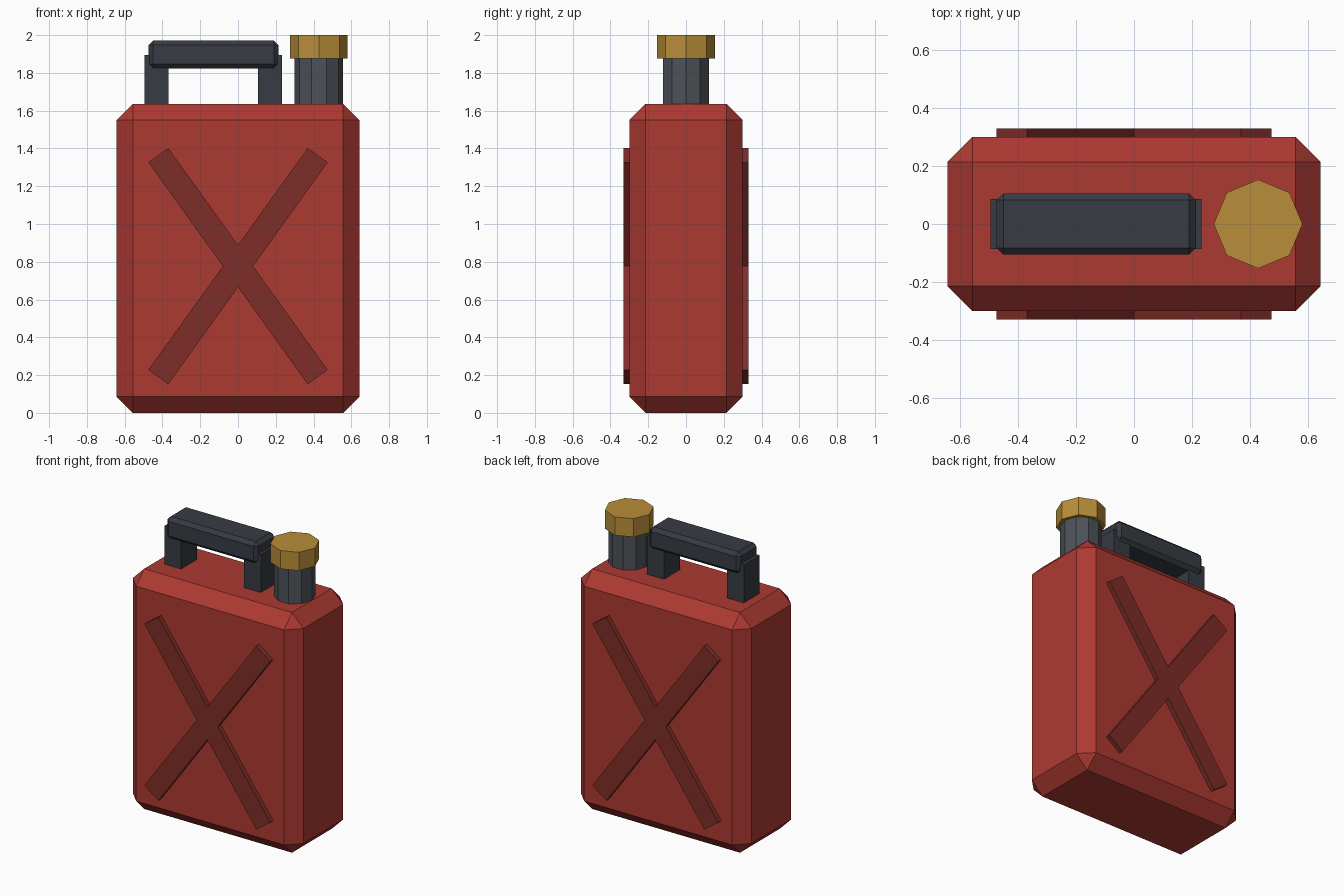
import bpy, bmesh, math
from mathutils import Matrix

if "Cube" in bpy.data.objects:
    bpy.data.objects.remove(bpy.data.objects["Cube"])


def material(name, rgb):
    m = bpy.data.materials.new(name)
    m.diffuse_color = (*rgb, 1)
    m.use_nodes = True
    m.node_tree.nodes["Principled BSDF"].inputs["Base Color"].default_value = m.diffuse_color
    return m


RED = material("red_paint", (0.42, 0.042, 0.032))
DARK_RED = material("dark_red_paint", (0.21, 0.026, 0.021))
DARK = material("dark_grip", (0.038, 0.044, 0.055))
STEEL = material("grey_steel", (0.075, 0.085, 0.1))
BRASS = material("brass", (0.48, 0.27, 0.04))


def finish(name, bm, mat, bevel=0):
    if bevel:
        bmesh.ops.bevel(bm, geom=bm.edges[:], offset=bevel, segments=1,
                        affect='EDGES', profile=0.5)
    me = bpy.data.meshes.new(name)
    bm.to_mesh(me)
    bm.free()
    me.materials.append(mat)
    ob = bpy.data.objects.new(name, me)
    bpy.context.collection.objects.link(ob)
    return ob


def box(name, center, size, mat, bevel=0, tilt=0):
    bm = bmesh.new()
    bmesh.ops.create_cube(bm, size=1, matrix=Matrix.Diagonal((*size, 1)))
    ob = finish(name, bm, mat, bevel)
    ob.location = center
    ob.rotation_euler.y = tilt
    return ob


def prism(name, x, z0, z1, radius, sides, mat):
    bm = bmesh.new()
    place = Matrix.Translation((x, 0, (z0 + z1) / 2)) @ Matrix.Rotation(math.pi / 2, 4, 'Z')
    bmesh.ops.create_cone(bm, cap_ends=True, segments=sides, radius1=radius,
                          radius2=radius, depth=z1 - z0, matrix=place)
    return finish(name, bm, mat)


# Chamfered can body
box("can_body", (0, 0, 0.818), (1.286, 0.60, 1.636), RED, bevel=0.086)

# Crossed ribs on front and back
for side, y in (("front", -0.30), ("back", 0.30)):
    for label, s in (("rising", -1), ("falling", 1)):
        box(f"{side}_rib_{label}", (0, y, 0.777), (1.446, 0.06, 0.13),
            DARK_RED, tilt=s * math.radians(54.3))

# Carry handle: two posts and a chamfered grip
for label, x in (("left", -0.432), ("right", 0.169)):
    box(f"handle_post_{label}", (x, 0, 1.745), (0.127, 0.172, 0.30), DARK)
box("handle_grip", (-0.13, 0, 1.897), (0.687, 0.212, 0.148), DARK, bevel=0.024)

# Spout neck and cap
prism("spout_neck", 0.428, 1.59, 1.90, 0.128, 10, STEEL)
prism("spout_cap", 0.428, 1.875, 2.0, 0.153, 8, BRASS)
